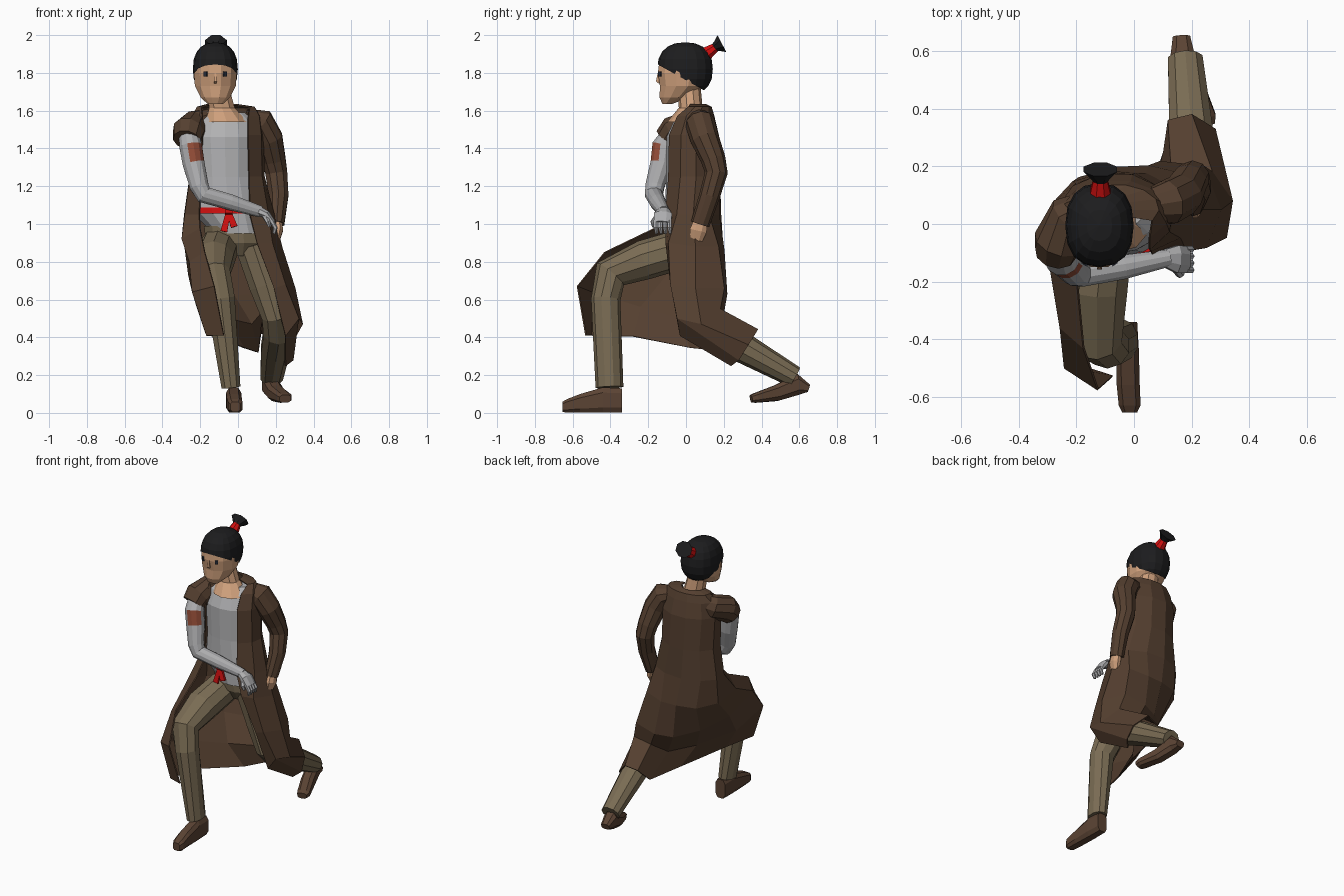
import bpy, bmesh, math
from mathutils import Vector, Matrix

def mat(name, r, g, b):
    m = bpy.data.materials.new(name)
    m.diffuse_color = (r, g, b, 1)
    return m

COAT = mat("coat brown", 0.09, 0.05, 0.029)
SHOE = mat("shoe brown", 0.105, 0.057, 0.034)
TROUSER = mat("khaki", 0.195, 0.15, 0.088)
SHIRT = mat("light grey", 0.44, 0.44, 0.45)
STEEL = mat("arm grey", 0.42, 0.42, 0.43)
SKIN = mat("skin", 0.62, 0.35, 0.20)
HAIR = mat("hair black", 0.012, 0.012, 0.013)
RED = mat("red", 0.65, 0.005, 0.005)
PATCH = mat("rust patch", 0.30, 0.075, 0.04)
EYE = mat("eye dark", 0.02, 0.025, 0.04)

def finish(name, bm, *mats):
    me = bpy.data.meshes.new(name)
    bmesh.ops.recalc_face_normals(bm, faces=bm.faces)
    bm.to_mesh(me)
    bm.free()
    for m in mats:
        me.materials.append(m)
    ob = bpy.data.objects.new(name, me)
    bpy.context.collection.objects.link(ob)
    return ob

def boxy(c, e):
    return math.copysign(abs(c) ** e, c)

def tube(name, rows, mats, n=10, hint=(1, 0, 0), axis=None, rule=None, e=1):
    """Loft of elliptical rings; each row is x, y, z, radius a[, radius b]; e < 1 squares the ring."""
    bm = bmesh.new()
    pts = [Vector(r[:3]) for r in rows]
    k = 1 / boxy(math.cos(math.pi / n), e)
    rings = []
    for i, r in enumerate(rows):
        if axis:
            t = Vector(axis)
        else:
            t = Vector()
            if i > 0:
                t += (pts[i] - pts[i - 1]).normalized()
            if i < len(pts) - 1:
                t += (pts[i + 1] - pts[i]).normalized()
            t.normalize()
        u = Vector(hint)
        u = (u - t * u.dot(t)).normalized()
        v = t.cross(u)
        a, b = r[3] * k, r[-1] * k
        ang = [(j + 0.5) * 2 * math.pi / n for j in range(n)]
        rings.append([bm.verts.new(pts[i] + u * a * boxy(math.cos(q), e) + v * b * boxy(math.sin(q), e))
                      for q in ang])
    for A, B in zip(rings, rings[1:]):
        for j in range(n):
            bm.faces.new((A[j], A[(j + 1) % n], B[(j + 1) % n], B[j]))
    bm.faces.new(rings[0])
    bm.faces.new(rings[-1])
    if rule:
        bmesh.ops.recalc_face_normals(bm, faces=bm.faces)
        for f in bm.faces:
            f.material_index = rule(f)
    return finish(name, bm, *mats)

UP = (0, 0, 1)

# Head, neck and nose
tube("head", [(-.12, -.10, 1.635, .04, .025), (-.12, -.06, 1.67, .078, .08), (-.12, -.02, 1.73, .108, .118),
              (-.12, -.015, 1.80, .114, .134), (-.12, -.01, 1.87, .108, .13), (-.12, 0, 1.93, .06, .08)],
     [SKIN], 12, axis=UP)
tube("neck", [(-.06, 0, 1.54, .11, .095), (-.085, .025, 1.615, .068, .06), (-.11, .015, 1.74, .058, .058)],
     [SKIN], 10, axis=UP)
tube("nose", [(-.12, -.146, 1.80, .004), (-.12, -.151, 1.755, .008), (-.12, -.14, 1.745, .006)], [SKIN], 4, axis=UP)

# Eyes: thin plates on the face
for s in (-1, 1):
    bm = bmesh.new()
    M = Matrix.Translation((-.12 + s * .052, -.138, 1.795)) @ Matrix.Rotation(s * math.radians(34), 4, 'Z')
    bmesh.ops.create_cube(bm, size=1, matrix=M @ Matrix.Diagonal((.02, .009, .026, 1)))
    finish("eye", bm, EYE)

# Hair: squared cap cut along a sloping hairline, with tie and tail
bm = bmesh.new()
bmesh.ops.create_uvsphere(bm, u_segments=16, v_segments=10, radius=1)
for v in bm.verts:
    x, y, z = (boxy(c, .85) for c in v.co)
    v.co = (-.12 + .119 * x, -.005 + .147 * y, 1.82 + .142 * z)
bmesh.ops.bisect_plane(bm, geom=bm.verts[:] + bm.edges[:] + bm.faces[:], plane_co=(0, -.15, 1.845),
                       plane_no=(0, .14, .25), clear_inner=True)
finish("hair", bm, HAIR)
tube("hair_tie", [(-.117, .085, 1.885, .042), (-.117, .155, 1.935, .024)], [RED], 8)
tube("hair_tail", [(-.117, .145, 1.93, .02), (-.117, .165, 1.942, .035, .03), (-.117, .19, 1.955, .058, .05)], [HAIR], 8)

# Shirt, sash and knot ends
tube("shirt", [(0, .02, .95, .13, .12), (-.05, .02, 1.06, .19, .128), (-.065, .02, 1.25, .16, .122),
               (-.07, .02, 1.46, .17, .12), (-.07, .025, 1.55, .15, .085), (-.075, .04, 1.59, .11, .055)],
     [SHIRT], 14, axis=UP)
tube("sash", [(-.05, .02, 1.055, .197, .136), (-.05, .02, 1.088, .194, .134)], [RED], 14, axis=UP)
tube("sash_knot", [(-.07, -.128, 1.07, .02), (-.03, -.128, 1.07, .02)], [RED], 6, hint=(0, 1, 0))
for ex, ez in ((-.075, .96), (-.02, .985)):
    tube("sash_end", [(-.05, -.125, 1.07, .012, .008), (ex, -.135, ez, .018, .008)], [RED], 4)

# Trousers
tube("trouser_seat", [(.0, .04, .83, .09, .08), (-.01, .03, .90, .16, .115), (-.02, .02, .99, .16, .115)],
     [TROUSER], 12, axis=UP)
tube("front_trouser_leg", [(-.1, .02, .88, .1, .1), (-.128, -.22, .81, .105, .1), (-.128, -.40, .735, .086, .088),
                           (-.092, -.425, .6, .076, .074), (-.037, -.405, .135, .05, .07)], [TROUSER], 10)
tube("rear_trouser_leg", [(.08, .03, .89, .095), (.15, .04, .68, .092), (.205, .04, .52, .08), (.215, .12, .43, .08),
                          (.2, .3, .345, .077), (.178, .575, .19, .06, .055)], [TROUSER], 10)

# Shoes
tube("front_shoe", [(-.025, -.34, .066, .036, .064), (-.023, -.44, .068, .04, .067), (-.02, -.56, .051, .04, .049),
                    (-.015, -.63, .037, .038, .036), (-.015, -.655, .032, .026, .026)],
     [SHOE], 8, axis=(0, -1, 0), e=.6)
tube("rear_shoe", [(.165, .65, .13, .03, .02), (.168, .59, .15, .042, .055), (.2, .48, .105, .042, .042),
                   (.245, .37, .08, .04, .026), (.25, .345, .075, .032, .02)], [SHOE], 8, e=.7)

# Bare arm: rust patch on the front upper faces
def patch_rule(f):
    z = f.calc_center_median().z
    return int(1.33 < z < 1.40 and f.normal.dot(Vector((.5, -.87, 0))) > .7)

tube("grey_arm", [(-.262, -.075, 1.48, .05), (-.25, -.12, 1.41, .06), (-.235, -.13, 1.32, .058), (-.205, -.165, 1.20, .05),
                  (-.18, -.17, 1.155, .047), (-.04, -.15, 1.115, .042), (.12, -.118, 1.065, .03)],
     [STEEL, PATCH], 12, hint=(0, 1, 0), rule=patch_rule)
tube("grey_palm", [(.105, -.118, 1.07, .03, .026), (.15, -.122, 1.05, .048, .022), (.185, -.125, 1.005, .046, .016)],
     [STEEL], 8, hint=(0, 1, 0))
for i in range(4):
    y = -.16 + i * .024
    tube("grey_finger", [(.178, y, 1.015, .011), (.198, y, .98, .011), (.19, y + .005, .95, .007)],
         [STEEL], 6, hint=(0, 1, 0))
tube("grey_thumb", [(.14, -.15, 1.045, .013), (.16, -.175, 1.01, .012), (.168, -.172, .985, .007)], [STEEL], 6)

# Coat sleeves and the other hand
tube("short_sleeve", [(-.15, .055, 1.55, .06), (-.225, .025, 1.525, .075), (-.262, -.06, 1.49, .083),
                      (-.272, -.10, 1.445, .07)], [COAT], 10, hint=UP)
tube("long_sleeve", [(.04, .065, 1.56, .05), (.12, .075, 1.535, .075), (.165, .10, 1.45, .072), (.19, .145, 1.34, .062),
                     (.203, .16, 1.27, .058), (.215, .125, 1.15, .052), (.205, .075, 1.0, .04, .048)], [COAT], 10)
tube("bare_hand", [(.208, .08, 1.02, .026, .036), (.212, .065, .965, .026, .045), (.205, .055, .915, .016, .032)],
     [SKIN], 8)

# Coat body: open-fronted rings above, then a skirt following both legs
def arc(z, cx, cy, rx, ry, a0, a1):
    a0, a1 = math.radians(a0), math.radians(360 - a1)
    ang = [a0 + (a1 - a0) * j / 9 for j in range(10)]
    return [(cx + rx * math.sin(a), cy - ry * math.cos(a), z) for a in ang]

rows = [arc(1.632, -.085, .04, .078, .066, 75, 75), arc(1.618, -.065, .055, .15, .08, 58, 58),
        arc(1.57, -.065, .04, .185, .11, 40, 42),
        arc(1.47, -.065, .03, .20, .145, 36, 38), arc(1.25, -.06, .03, .20, .15, 36, 42),
        arc(1.05, -.05, .03, .24, .155, 28, 40)]
rows += [
    [(.10, -.105, .90), (.18, -.09, .90), (.23, .05, .88), (.18, .17, .88), (.05, .2, .86),
     (-.06, .195, .86), (-.19, .16, .86), (-.28, .05, .88), (-.295, -.12, .92), (-.2, -.17, .975)],
    [(.19, -.075, .66), (.25, -.08, .68), (.30, .05, .66), (.24, .2, .66), (.09, .215, .63),
     (-.02, .17, .62), (-.15, .06, .66), (-.26, -.1, .73), (-.255, -.36, .80), (-.175, -.43, .85)],
    [(.25, -.03, .41), (.32, -.045, .5), (.34, .08, .47), (.27, .18, .55), (.13, .2, .54),
     (.07, .1, .47), (-.06, -.03, .5), (-.215, -.24, .56), (-.24, -.50, .64), (-.125, -.575, .67)],
    [(.25, .24, .25), (.29, .28, .28), (.28, .33, .36), (.2, .38, .44), (.12, .36, .42),
     (.105, .25, .32), (.03, .02, .345), (-.11, -.28, .405), (-.165, -.5, .41), (-.075, -.53, .41)]]
bm = bmesh.new()
grid = [[bm.verts.new(p) for p in r] for r in rows]
for A, B in zip(grid, grid[1:]):
    for j in range(9):
        bm.faces.new((A[j], A[j + 1], B[j + 1], B[j]))
coat = finish("coat", bm, COAT)
thick = coat.modifiers.new("cloth thickness", 'SOLIDIFY')
thick.thickness = 0.008
thick.offset = 0
